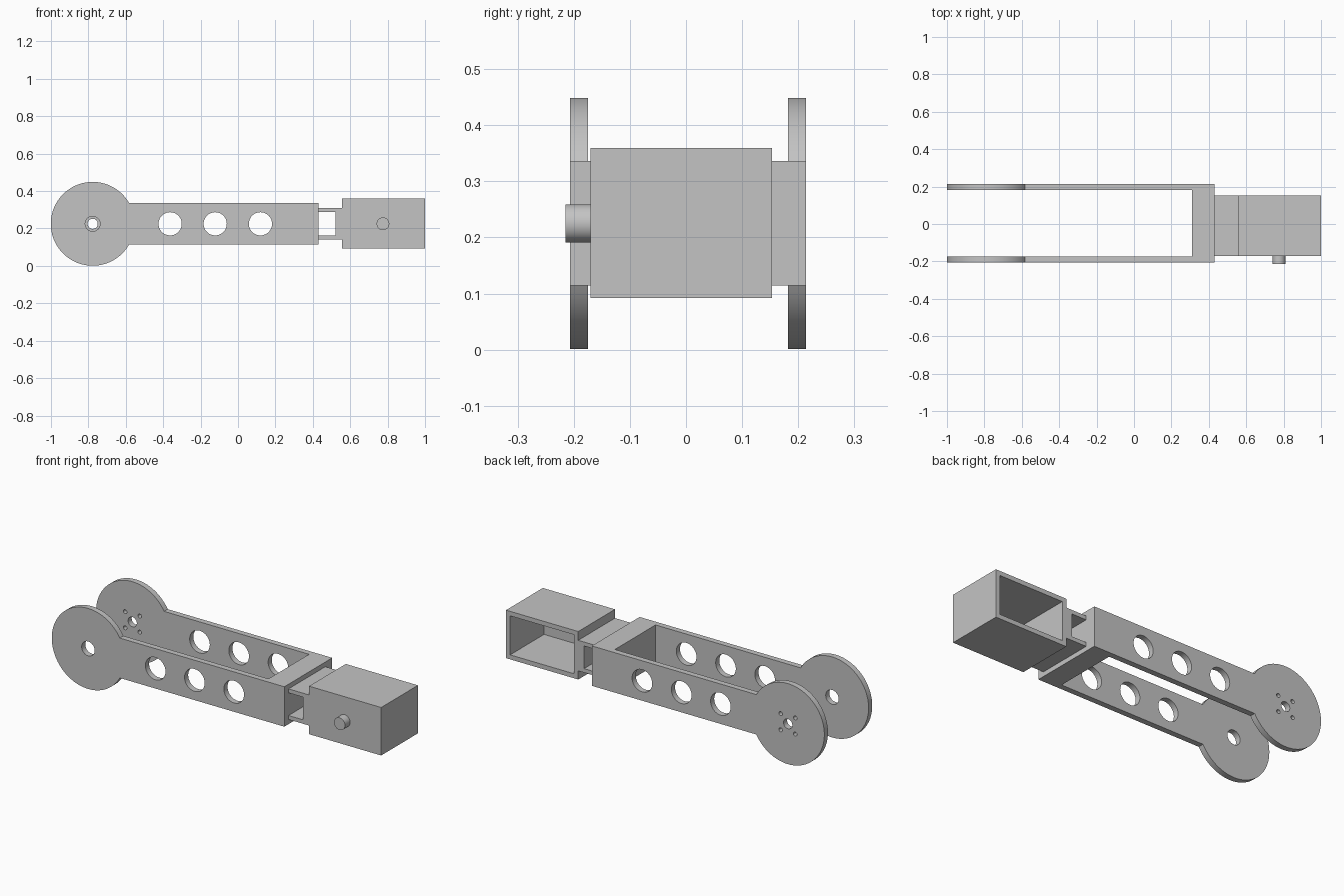
import bpy, bmesh, math
from mathutils import Matrix

if "Cube" in bpy.data.objects:
    bpy.data.objects.remove(bpy.data.objects["Cube"])

grey = bpy.data.materials.new("plain_grey")
grey.use_nodes = True
grey.diffuse_color = (0.55, 0.55, 0.55, 1)
grey.node_tree.nodes["Principled BSDF"].inputs["Base Color"].default_value = (0.55, 0.55, 0.55, 1)

AXIS_Z = 0.225
HUB_X = -0.777


def finish(name, bm):
    bmesh.ops.recalc_face_normals(bm, faces=bm.faces)
    mesh = bpy.data.meshes.new(name)
    bm.to_mesh(mesh)
    bm.free()
    mesh.materials.append(grey)
    obj = bpy.data.objects.new(name, mesh)
    bpy.context.collection.objects.link(obj)
    return obj


def prism(name, points, y0, y1):
    """Extrude an x-z outline along y."""
    bm = bmesh.new()
    face = bm.faces.new([bm.verts.new((x, y0, z)) for x, z in points])
    side = bmesh.ops.extrude_face_region(bm, geom=[face])["geom"]
    verts = [v for v in side if isinstance(v, bmesh.types.BMVert)]
    bmesh.ops.translate(bm, verts=verts, vec=(0, y1 - y0, 0))
    return finish(name, bm)


def box(name, x0, x1, y0, y1, z0, z1):
    return prism(name, [(x0, z0), (x1, z0), (x1, z1), (x0, z1)], y0, y1)


def rod(name, x, z, radius, y0, y1, sides=48):
    """Cylinder lying along y."""
    ring = [(x + radius * math.cos(a), z + radius * math.sin(a))
            for a in (math.tau * i / sides for i in range(sides))]
    return prism(name, ring, y0, y1)


def boolean(target, tool, operation):
    tool.hide_render = True
    mod = target.modifiers.new(operation, 'BOOLEAN')
    mod.operation, mod.object, mod.solver = operation, tool, 'EXACT'
    bpy.context.view_layer.objects.active = target
    bpy.ops.object.modifier_apply(modifier=mod.name)
    bpy.data.objects.remove(tool)


def smooth(obj):
    bpy.ops.object.select_all(action='DESELECT')
    obj.select_set(True)
    bpy.context.view_layer.objects.active = obj
    bpy.ops.object.shade_smooth_by_angle(angle=math.radians(30))


# Side plate outline: round hub flowing into a straight arm
HUB_R, ARM_HALF, ARM_END = 0.224, 0.111, 0.43
start = math.asin(ARM_HALF / HUB_R)
SEGMENTS = 80
outline = [(ARM_END, AXIS_Z - ARM_HALF), (ARM_END, AXIS_Z + ARM_HALF)]
for i in range(SEGMENTS + 1):
    a = start + (math.tau - 2 * start) * i / SEGMENTS
    outline.append((HUB_X + HUB_R * math.cos(a), AXIS_Z + HUB_R * math.sin(a)))

# Fork: two plates joined by a cross block
FRONT, BACK = (-0.207, -0.175), (0.182, 0.214)
fork = prism("fork", outline, *FRONT)
boolean(fork, prism("back_plate", outline, *BACK), 'UNION')
boolean(fork, box("cross_block", 0.31, ARM_END, FRONT[0], BACK[1],
                  AXIS_Z - ARM_HALF, AXIS_Z + ARM_HALF), 'UNION')

# Lightening holes through both arms
for x in (-0.363, -0.122, 0.12):
    boolean(fork, rod("arm_hole", x, AXIS_Z, 0.062, -0.3, 0.3), 'DIFFERENCE')

# Hub holes: a plain bore in front, a smaller bore with screw holes behind
boolean(fork, rod("front_bore", HUB_X, AXIS_Z, 0.04, -0.3, 0), 'DIFFERENCE')
boolean(fork, rod("back_bore", HUB_X, AXIS_Z, 0.027, 0, 0.3), 'DIFFERENCE')
for sx in (-1, 1):
    for sz in (-1, 1):
        boolean(fork, rod("screw_hole", HUB_X + sx * 0.045, AXIS_Z + sz * 0.045,
                          0.011, 0, 0.3, 24), 'DIFFERENCE')
smooth(fork)

# Housing: a box open at the back, with a hollow neck
Y0, Y1 = -0.17, 0.153
X0, X1, Z0, Z1 = 0.556, 1.0, 0.092, 0.359
WALL = 0.025
neck_lo, neck_hi = AXIS_Z - 0.085, AXIS_Z + 0.085
housing = prism("housing", [(ARM_END, neck_lo), (X0, neck_lo), (X0, Z0), (X1, Z0),
                            (X1, Z1), (X0, Z1), (X0, neck_hi), (ARM_END, neck_hi)], Y0, Y1)
boolean(housing, box("cavity", X0 + WALL, X1 - WALL, Y0 + WALL, 0.3,
                     Z0 + WALL, Z1 - WALL), 'DIFFERENCE')
boolean(housing, box("neck_slot", 0.4, 0.52, -0.3, 0.3,
                     AXIS_Z - 0.063, AXIS_Z + 0.063), 'DIFFERENCE')

# Pivot pin on the housing front
pin = rod("pivot_pin", 0.775, AXIS_Z, 0.034, -0.215, Y0)
smooth(pin)
